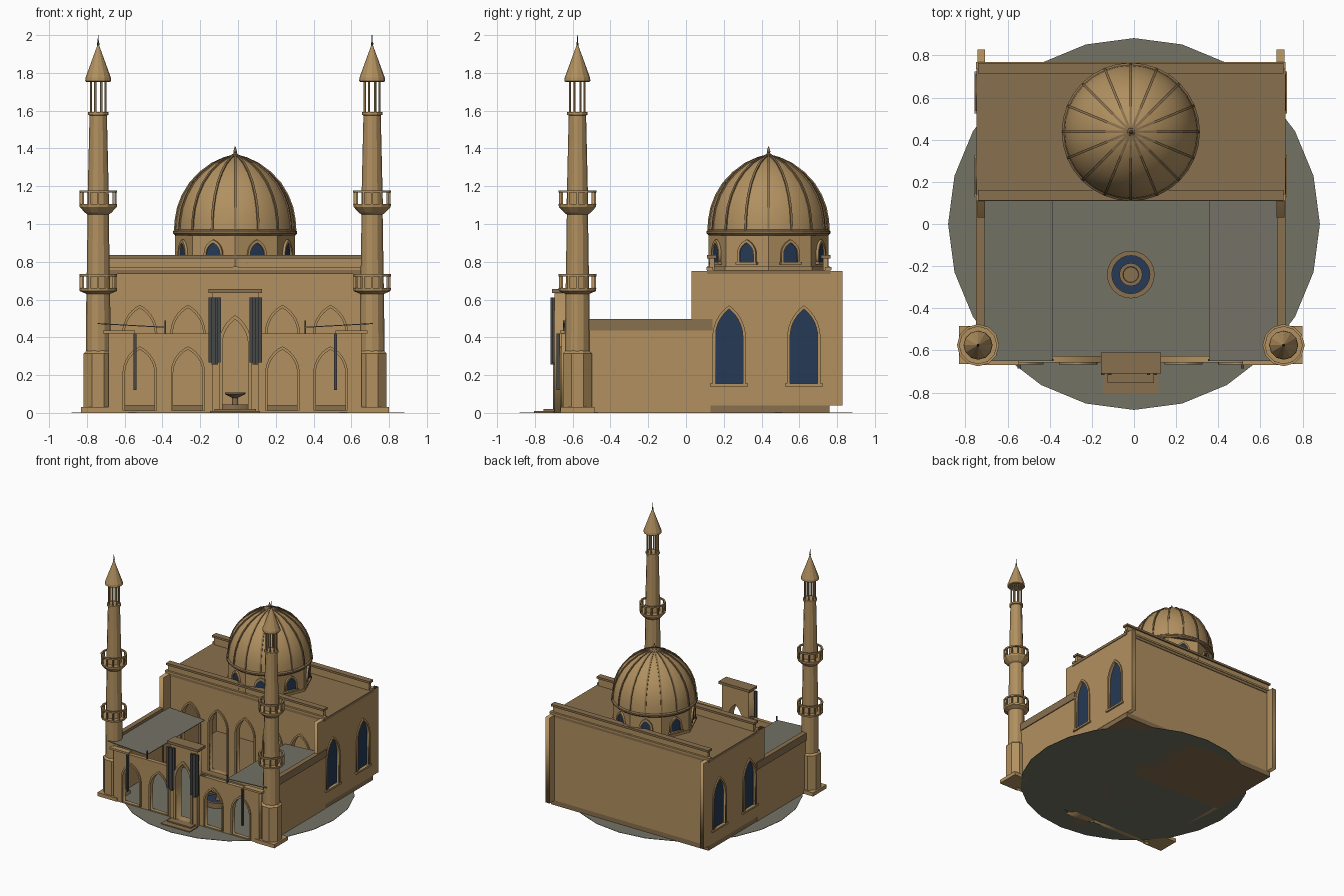
import bpy, bmesh, math
from mathutils import Matrix, Vector

if "Cube" in bpy.data.objects:
    bpy.data.objects.remove(bpy.data.objects["Cube"])

def material(name, rgb):
    m = bpy.data.materials.new(name)
    m.diffuse_color = (*rgb, 1)
    m.use_nodes = True
    m.node_tree.nodes["Principled BSDF"].inputs["Base Color"].default_value = m.diffuse_color
    return m

TAN = material("sandstone", (0.44, 0.28, 0.116))
BROWN = material("dark_sandstone", (0.25, 0.16, 0.075))
GREY = material("paving_grey", (0.174, 0.168, 0.13))
BLUE = material("deep_blue", (0.019, 0.042, 0.092))
DARK = material("banner_grey", (0.062, 0.066, 0.064))
COL = bpy.context.scene.collection

def finish(name, bm, mat, smooth=None):
    bmesh.ops.recalc_face_normals(bm, faces=bm.faces)
    me = bpy.data.meshes.new(name)
    bm.to_mesh(me)
    bm.free()
    me.materials.append(mat)
    o = bpy.data.objects.new(name, me)
    COL.objects.link(o)
    if smooth:
        bpy.context.view_layer.objects.active = o
        o.select_set(True)
        bpy.ops.object.shade_smooth_by_angle(angle=math.radians(smooth))
        o.select_set(False)
    return o

def box(name, x0, x1, y0, y1, z0, z1, mat=TAN):
    bm = bmesh.new()
    m = Matrix.Translation(((x0+x1)/2, (y0+y1)/2, (z0+z1)/2)) @ Matrix.Diagonal((x1-x0, y1-y0, z1-z0, 1))
    bmesh.ops.create_cube(bm, size=1, matrix=m)
    return finish(name, bm, mat)

def lathe(name, prof, n, x, y, mat=TAN, closed=False, smooth=None, turn=0.0):
    """Revolve (radius, z) points; closed makes a hollow ring."""
    bm = bmesh.new()
    rings = [[bm.verts.new((x + r*math.cos(turn + 2*math.pi*i/n), y + r*math.sin(turn + 2*math.pi*i/n), z))
              for i in range(n)] for r, z in prof]
    pairs = list(zip(rings, rings[1:])) + ([(rings[-1], rings[0])] if closed else [])
    for a, b in pairs:
        for i in range(n):
            j = (i+1) % n
            bm.faces.new((a[i], a[j], b[j], b[i]))
    if not closed:
        bm.faces.new(rings[0])
        bm.faces.new(rings[-1])
    return finish(name, bm, mat, smooth)

def arch(u, w, z0, spring, top, n=7):
    """Pointed arch outline: centre u, half width w."""
    h = top - spring
    R = (w*w + h*h) / (2*w)
    a = math.asin(min(1, h/R))
    right = [(w - R + R*math.cos(a*i/n), spring + R*math.sin(a*i/n)) for i in range(n)]
    pts = [(w, z0)] + right + [(0, top)] + [(-p, q) for p, q in reversed(right)] + [(-w, z0)]
    return [(u+p, q) for p, q in pts]

def rect(u0, u1, z0, z1):
    return [(u0, z0), (u1, z0), (u1, z1), (u0, z1)]

def panel(name, outlines, thick, origin, ang=0, mat=TAN):
    """Upright slab cut from outlines (first outer, rest holes); ang 0 faces -y."""
    cu = bpy.data.curves.new(name, 'CURVE')
    cu.dimensions, cu.fill_mode, cu.extrude = '2D', 'BOTH', thick/2
    for pts in outlines:
        s = cu.splines.new('POLY')
        s.points.add(len(pts)-1)
        for p, (u, v) in zip(s.points, pts):
            p.co = (u, v, 0, 1)
        s.use_cyclic_u = True
    tmp = bpy.data.objects.new(name + "_curve", cu)
    COL.objects.link(tmp)
    dg = bpy.context.evaluated_depsgraph_get()
    me = bpy.data.meshes.new_from_object(tmp.evaluated_get(dg))
    bpy.data.objects.remove(tmp)
    bm = bmesh.new()
    bm.from_mesh(me)
    bmesh.ops.remove_doubles(bm, verts=bm.verts, dist=1e-5)
    bm.transform(Matrix.Translation(origin) @ Matrix.Rotation(ang, 4, 'Z') @ Matrix.Rotation(math.pi/2, 4, 'X'))
    return finish(name, bm, mat)

def frame(name, u, w, z0, spring, top, t, thick, origin, ang=0):
    outer = arch(u, w+t, z0, spring, top+t*1.3)
    panel(name, [outer + arch(u, w, z0, spring, top)[::-1]], thick, origin, ang)

# ground
ground = lathe("ground", [(0.882, 0), (0.882, 0.003)], 24, 0, 0, GREY)

# prayer hall shell
box("hall_floor", -0.725, 0.725, 0.12, 0.76, 0, 0.04, BROWN)
box("hall_roof", -0.733, 0.733, 0.112, 0.765, 0.735, 0.757, BROWN)
box("hall_back_wall", -0.70, 0.70, 0.73, 0.76, 0.04, 0.74)
ARCHES = (-0.505, -0.25, 0, 0.25, 0.505)
panel("hall_front_wall", [rect(-0.72, 0.72, 0, 0.74)] + [arch(u, 0.08, 0.041, 0.42, 0.555) for u in ARCHES],
      0.04, (0, 0.14, 0))
for u in ARCHES:
    frame("hall_arch_frame", u, 0.08, 0.041, 0.42, 0.555, 0.013, 0.012, (0, 0.116, 0))
for y, s in ((0.112, 1), (0.765, -1)):
    ys = sorted((y + s*0.012, y + s*0.04))
    box("parapet", -0.715, 0.715, *ys, 0.757, 0.82)
    ys = sorted((y, y + s*0.05))
    box("parapet_cap", -0.725, 0.725, *ys, 0.818, 0.835, BROWN)
    ys = sorted((y - s*0.004, y + s*0.03))
    box("parapet_moulding", -0.735, 0.735, *ys, 0.757, 0.772)

# hall sides, windows and courtyard side walls
for s in (-1, 1):
    ang = s*math.pi/2
    wins = (s*0.228, s*0.624)
    u0, u1 = sorted((s*0.03, s*0.828))
    panel("hall_side_wall", [rect(u0, u1, 0.04, 0.752)] + [arch(u, 0.073, 0.155, 0.40, 0.55) for u in wins],
          0.036, (s*0.71, 0, 0), ang)
    for u in wins:
        panel("window_glass", [arch(u, 0.075, 0.15, 0.40, 0.553)], 0.008, (s*0.712, 0, 0), ang, BLUE)
        frame("window_frame", u, 0.073, 0.155, 0.40, 0.55, 0.015, 0.012, (s*0.731, 0, 0), ang)
        x0, x1 = sorted((s*0.70, s*0.742))
        box("window_sill", x0, x1, s*u - 0.1, s*u + 0.1, 0.14, 0.155)
    x0, x1 = sorted((s*0.70, s*0.728))
    box("court_side_wall", x0, x1, -0.52, 0.13, 0, 0.44)
    x0, x1 = sorted((s*0.695, s*0.735))
    box("court_wall_cap", x0, x1, -0.52, 0.14, 0.435, 0.497, BROWN)

    # sloping canopy over each side of the courtyard
    bm = bmesh.new()
    bmesh.ops.create_cube(bm, size=1, matrix=Matrix.Translation((s*0.55, -0.27, 0.463))
                          @ Matrix.Rotation(s*0.055, 4, 'Y').inverted() @ Matrix.Diagonal((0.36, 0.76, 0.005, 1)))
    finish("canopy", bm, GREY)
    box("canopy_post", s*0.37-0.004, s*0.37+0.004, -0.65, -0.64, 0.42, 0.488, DARK)

    # front arcade
    u0, u1 = sorted((s*0.115, s*0.67))
    mids = (s*0.25, s*0.505)
    panel("arcade_wall", [rect(u0, u1, 0, 0.42)] + [arch(u, 0.078, 0.012, 0.21, 0.335) for u in mids],
          0.032, (0, -0.642, 0))
    for u in mids:
        frame("arcade_arch_frame", u, 0.078, 0.012, 0.21, 0.335, 0.013, 0.01, (0, -0.662, 0))
    x0, x1 = sorted((s*0.53, s*0.70))
    box("arcade_cap", x0, x1, -0.668, -0.62, 0.42, 0.436)

    # banners
    box("side_banner", s*0.53-0.008, s*0.53+0.008, -0.685, -0.667, 0.12, 0.42, DARK)
    for i in range(4):
        x = s*0.108 - 0.0325 + i*0.0163
        dy = 0.008*(i % 2)
        box("portal_banner_fold", x, x+0.0165, -0.717+dy, -0.703+dy, 0.25+0.012*abs(i-1.5), 0.61, DARK)

# entrance portal
panel("portal", [rect(-0.123, 0.123, 0, 0.636), arch(0, 0.068, 0.02, 0.36, 0.495)], 0.07, (0, -0.66, 0))
frame("portal_frame", 0, 0.068, 0.02, 0.36, 0.495, 0.018, 0.012, (0, -0.698, 0))
box("portal_cap", -0.142, 0.142, -0.71, -0.61, 0.635, 0.656, BROWN)
box("lower_step", -0.132, 0.132, -0.805, -0.70, 0, 0.01, BROWN)
box("upper_step", -0.11, 0.11, -0.755, -0.69, 0, 0.02, BROWN)

# fountain
FY = -0.24
lathe("fountain_basin", [(0.113, 0), (0.113, 0.045), (0.09, 0.045), (0.09, 0)], 24, 0, FY, BROWN, closed=True)
lathe("fountain_water", [(0.091, 0.01), (0.091, 0.03)], 24, 0, FY, BLUE)
lathe("fountain_bowl", [(0.028, 0.02), (0.016, 0.04), (0.016, 0.08), (0.055, 0.1), (0.055, 0.108),
                        (0.038, 0.108), (0.036, 0.1)], 16, 0, FY, BROWN)

# dome drum with windows
DY = 0.437
lathe("drum", [(0.318, 0.755), (0.318, 0.95)], 8, 0, DY)
lathe("drum_base", [(0.326, 0.755), (0.326, 0.775)], 8, 0, DY)
lathe("drum_ring", [(0.318, 0.94), (0.328, 0.95), (0.328, 0.962), (0.318, 0.97)], 32, 0, DY, BROWN)
for k in range(8):
    a = math.radians(22.5 + 45*k)
    n = Vector((math.sin(a), -math.cos(a), 0))
    at = lambda d: Vector((0, DY, 0)) + n*d
    panel("drum_window", [arch(0, 0.042, 0.797, 0.84, 0.905)], 0.006, at(0.296), a, BLUE)
    frame("drum_window_frame", 0, 0.04, 0.797, 0.84, 0.9, 0.013, 0.02, at(0.298), a)
    panel("drum_window_sill", [rect(-0.06, 0.06, 0.785, 0.798)], 0.03, at(0.3), a)

# dome, ribs and finial
DOME = [(0.318, 0.965), (0.314, 1.02), (0.302, 1.085), (0.277, 1.15), (0.238, 1.215),
        (0.185, 1.272), (0.12, 1.32), (0.055, 1.35), (0.012, 1.362)]
lathe("dome", DOME, 32, 0, DY, smooth=20)
bm = bmesh.new()
for k in range(16):
    rot = Matrix.Translation((0, DY, 0)) @ Matrix.Rotation(2*math.pi*k/16, 4, 'Z')
    rows = [[bm.verts.new(rot @ Vector((r + d, w, z + d*0.6)))
             for d, w in ((-0.01, -0.006), (0.006, -0.006), (0.006, 0.006), (-0.01, 0.006))] for r, z in DOME]
    for a, b in zip(rows, rows[1:]):
        for i in range(4):
            bm.faces.new((a[i], a[(i+1) % 4], b[(i+1) % 4], b[i]))
    bm.faces.new(rows[0])
    bm.faces.new(rows[-1])
finish("dome_ribs", bm, BROWN)
lathe("dome_finial", [(0.02, 1.355), (0.018, 1.368), (0.008, 1.375), (0.01, 1.385), (0.002, 1.41)], 10, 0, DY, BROWN)

# minarets
def balcony(x, y, z0, z1):
    lathe("balcony_rail", [(0.1, z1-0.012), (0.1, z1), (0.088, z1), (0.088, z1-0.012)], 12, x, y, closed=True)
    for i in range(12):
        a = 2*math.pi*i/12
        px, py = x + 0.093*math.cos(a), y + 0.093*math.sin(a)
        box("balcony_post", px-0.005, px+0.005, py-0.005, py+0.005, z0, z1-0.01)

for s in (-1, 1):
    x, y = s*0.725, -0.575
    box("minaret_plinth", x-0.09, x+0.09, y-0.09, y+0.09, 0, 0.03)
    lathe("minaret_base", [(0.083, 0.03), (0.083, 0.315), (0.066, 0.33)], 8, x, y, turn=math.pi/8)
    lathe("minaret_shaft", [(0.066, 0.32), (0.063, 0.63), (0.098, 0.645), (0.1, 0.66), (0.062, 0.66),
                            (0.056, 1.05), (0.07, 1.06), (0.098, 1.09), (0.1, 1.105), (0.057, 1.105),
                            (0.046, 1.575), (0.054, 1.578), (0.054, 1.593), (0.045, 1.593)], 12, x, y)
    balcony(x, y, 0.66, 0.735)
    balcony(x, y, 1.105, 1.178)
    for i in range(8):
        a = 2*math.pi*(i+0.5)/8
        lathe("lantern_post", [(0.006, 1.59), (0.006, 1.76)], 6, x+0.042*math.cos(a), y+0.042*math.sin(a))
    lathe("minaret_spire", [(0.062, 1.752), (0.069, 1.757), (0.067, 1.775), (0.036, 1.86), (0.005, 1.945)], 12, x, y)
    lathe("minaret_finial", [(0.004, 1.94), (0.007, 1.955), (0.003, 1.965), (0.002, 2.0)], 6, x, y, DARK)

# the building sits slightly left of the ground's middle
for o in COL.objects:
    if o is not ground and o.name != ground.name:
        o.location.x -= 0.015
